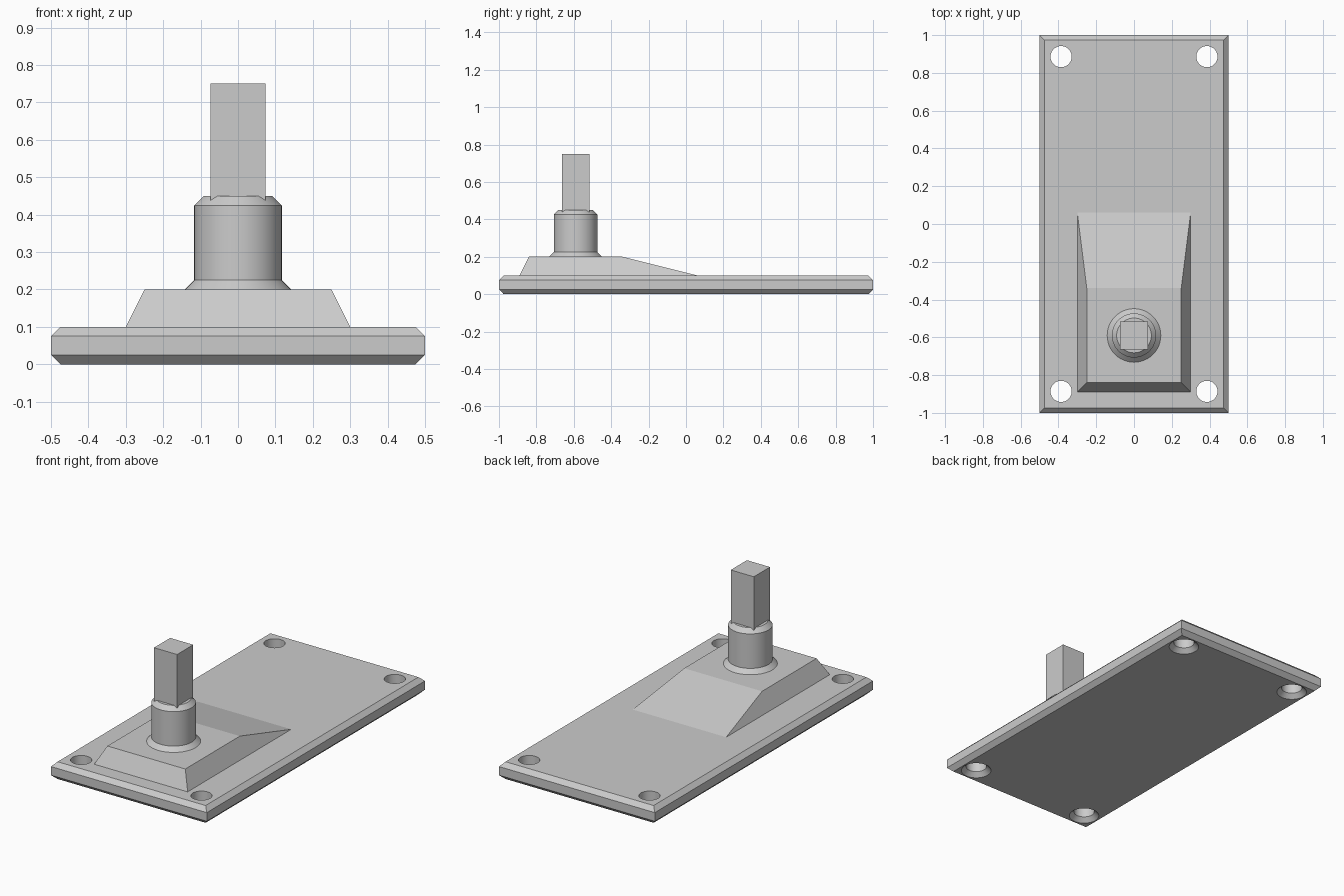
import bpy
import bmesh
import math

cube = bpy.data.objects.get("Cube")
if cube:
    bpy.data.objects.remove(cube, do_unlink=True)

grey = bpy.data.materials.new("plain_grey")
grey.use_nodes = True
colour = (0.6, 0.6, 0.6, 1)
grey.diffuse_color = colour
grey.node_tree.nodes["Principled BSDF"].inputs["Base Color"].default_value = colour


def rect(hx, y0, y1, z):
    return [(-hx, y0, z), (hx, y0, z), (hx, y1, z), (-hx, y1, z)]


def circle(r, z, cx=0, cy=0, n=48):
    steps = [2 * math.pi * i / n for i in range(n)]
    return [(cx + r * math.cos(a), cy + r * math.sin(a), z) for a in steps]


def loft(name, rings, bottom=False):
    """Skin a stack of rings, capping the top and optionally the bottom."""
    bm = bmesh.new()
    rows = [[bm.verts.new(p) for p in ring] for ring in rings]
    n = len(rows[0])
    for low, high in zip(rows, rows[1:]):
        for i in range(n):
            j = (i + 1) % n
            bm.faces.new((low[i], low[j], high[j], high[i]))
    bm.faces.new(rows[-1])
    if bottom:
        bm.faces.new(rows[0][::-1])
    mesh = bpy.data.meshes.new(name)
    bm.to_mesh(mesh)
    bm.free()
    mesh.materials.append(grey)
    obj = bpy.data.objects.new(name, mesh)
    bpy.context.collection.objects.link(obj)
    return obj


def smooth(obj):
    bpy.ops.object.select_all(action="DESELECT")
    obj.select_set(True)
    bpy.context.view_layer.objects.active = obj
    bpy.ops.object.shade_smooth_by_angle(angle=math.radians(30))


# Mounting plate with chamfered edges
C = 0.025
plate = loft("base_plate", [rect(0.5 - c, c - 1, 1 - c, z) for c, z in
                            ((C, 0), (0, C), (0, 0.1 - C), (C, 0.1))], bottom=True)

# Four screw holes, countersunk underneath
for sx in (-1, 1):
    for sy in (-1, 1):
        cutter = loft("hole_cutter", [circle(r, z, sx * 0.386, sy * 0.886) for r, z in
                                      ((0.091, -0.01), (0.056, C), (0.056, 0.12))], bottom=True)
        cutter.hide_render = True
        mod = plate.modifiers.new("screw_hole", "BOOLEAN")
        mod.operation = "DIFFERENCE"
        mod.solver = "EXACT"
        mod.object = cutter
        bpy.context.view_layer.objects.active = plate
        bpy.ops.object.modifier_apply(modifier=mod.name)
        bpy.data.objects.remove(cutter, do_unlink=True)
smooth(plate)

# Raised housing with a long ramp at the back
loft("ramped_housing", [rect(0.3, -0.89, 0.06, 0.1), rect(0.25, -0.84, -0.34, 0.2)])

# Round collar with a flared foot and chamfered rim
SHAFT_Y = -0.59
collar = loft("collar", [circle(r, z, 0, SHAFT_Y) for r, z in
                         ((0.142, 0.2), (0.117, 0.225), (0.117, 0.425), (0.092, 0.45))])
smooth(collar)

# Square drive shaft
H = 0.074
loft("square_shaft", [rect(H, SHAFT_Y - H, SHAFT_Y + H, z) for z in (0.43, 0.75)])
